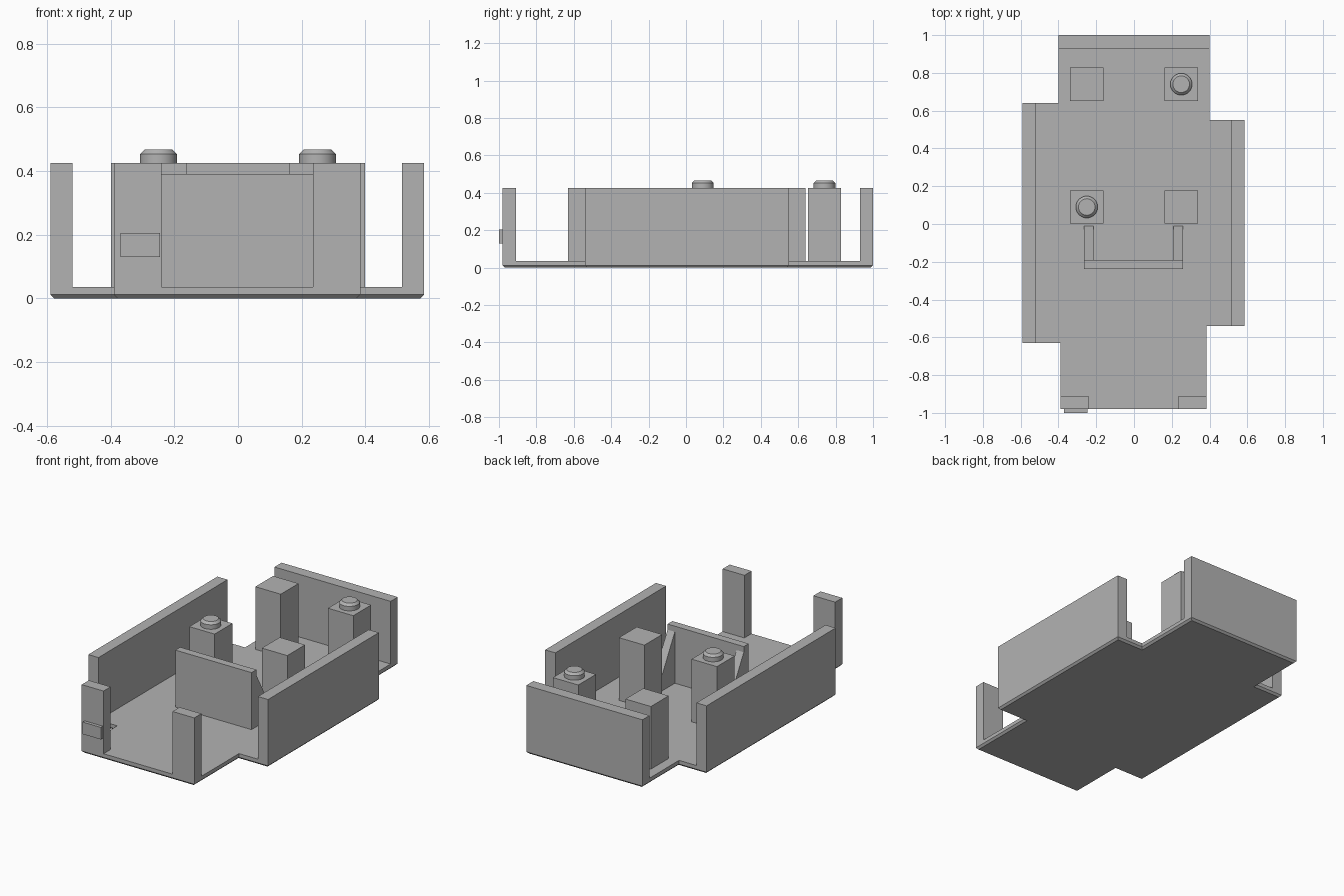
import bpy
import bmesh
from mathutils import Vector

cube = bpy.data.objects.get("Cube")
if cube:
    bpy.data.objects.remove(cube, do_unlink=True)

grey = bpy.data.materials.new("plain grey")
grey.use_nodes = True
COLOUR = (0.45, 0.45, 0.45, 1)
grey.diffuse_color = COLOUR
grey.node_tree.nodes["Principled BSDF"].inputs["Base Color"].default_value = COLOUR

FLOOR, TOP, CHAMFER, WALL = 0.035, 0.425, 0.012, 0.07


def add_object(name, bm):
    bmesh.ops.recalc_face_normals(bm, faces=bm.faces)
    mesh = bpy.data.meshes.new(name)
    bm.to_mesh(mesh)
    bm.free()
    mesh.materials.append(grey)
    obj = bpy.data.objects.new(name, mesh)
    bpy.context.collection.objects.link(obj)
    return obj


def box(name, x, y, z):
    bm = bmesh.new()
    bmesh.ops.create_cube(bm, size=1)
    for v in bm.verts:
        v.co = [lo + (c + 0.5) * (hi - lo) for c, (lo, hi) in zip(v.co, (x, y, z))]
    return add_object(name, bm)


def prism(name, points, offset):
    bm = bmesh.new()
    face = bm.faces.new([bm.verts.new(p) for p in points])
    new = bmesh.ops.extrude_face_region(bm, geom=[face])["geom"]
    bmesh.ops.translate(bm, vec=Vector(offset),
                        verts=[g for g in new if isinstance(g, bmesh.types.BMVert)])
    return add_object(name, bm)


# Stepped floor plate with a chamfered lower rim
outline = [(-0.39, -0.98), (0.385, -0.98), (0.385, -0.54), (0.585, -0.54),
           (0.585, 0.55), (0.4, 0.55), (0.4, 1), (-0.4, 1),
           (-0.4, 0.64), (-0.59, 0.64), (-0.59, -0.63), (-0.39, -0.63)]
floor = prism("floor_plate", [(x, y, 0) for x, y in outline], (0, 0, FLOOR))
bm = bmesh.new()
bm.from_mesh(floor.data)
rim = [e for e in bm.edges if all(v.co.z < 0.001 for v in e.verts)]
bmesh.ops.bevel(bm, geom=rim, offset=CHAMFER, segments=1, affect='EDGES')
bm.to_mesh(floor.data)
bm.free()

# Upright walls and front corner posts
Z = (FLOOR, TOP)
box("right_wall", (-0.59, -0.59 + WALL), (-0.63, 0.64), Z)
box("left_wall", (0.585 - WALL, 0.585), (-0.54, 0.55), Z)
box("back_wall", (-0.4, 0.4), (1 - WALL, 1), Z)
box("front_right_corner", (-0.39, -0.24), (-0.98, -0.98 + WALL), Z)
box("front_left_corner", (0.235, 0.385), (-0.98, -0.98 + WALL), Z)

# Plain raised badge on the front corner
box("plain_badge", (-0.37, -0.245), (-1, -0.98), (0.13, 0.205))

# Middle partition with two sloping braces behind it
box("partition", (-0.265, 0.26), (-0.238, -0.19), (FLOOR, 0.39))
for name, x in (("right_brace", -0.265), ("left_brace", 0.21)):
    prism(name, [(x, -0.19, FLOOR), (x, -0.01, FLOOR), (x, -0.19, 0.355)], (0.05, 0, 0))

# Four square pillars, two of them carrying a round chamfered peg
HALF = 0.0875
for side, x in (("right", -0.25), ("left", 0.25)):
    for end, y in (("front", 0.09), ("back", 0.74)):
        box(f"{end}_{side}_pillar", (x - HALF, x + HALF), (y - HALF, y + HALF), Z)
        if (side, end) in (("right", "front"), ("left", "back")):
            bpy.ops.mesh.primitive_cylinder_add(vertices=32, radius=0.058, depth=0.042,
                                                location=(x, y, TOP + 0.021))
            peg = bpy.context.object
            peg.name = f"{end}_{side}_peg"
            peg.data.materials.append(grey)
            bm = bmesh.new()
            bm.from_mesh(peg.data)
            rim = [e for e in bm.edges if all(v.co.z > 0 for v in e.verts)]
            bmesh.ops.bevel(bm, geom=rim, offset=0.014, segments=1, affect='EDGES')
            bm.to_mesh(peg.data)
            bm.free()
            bpy.ops.object.shade_smooth_by_angle()
